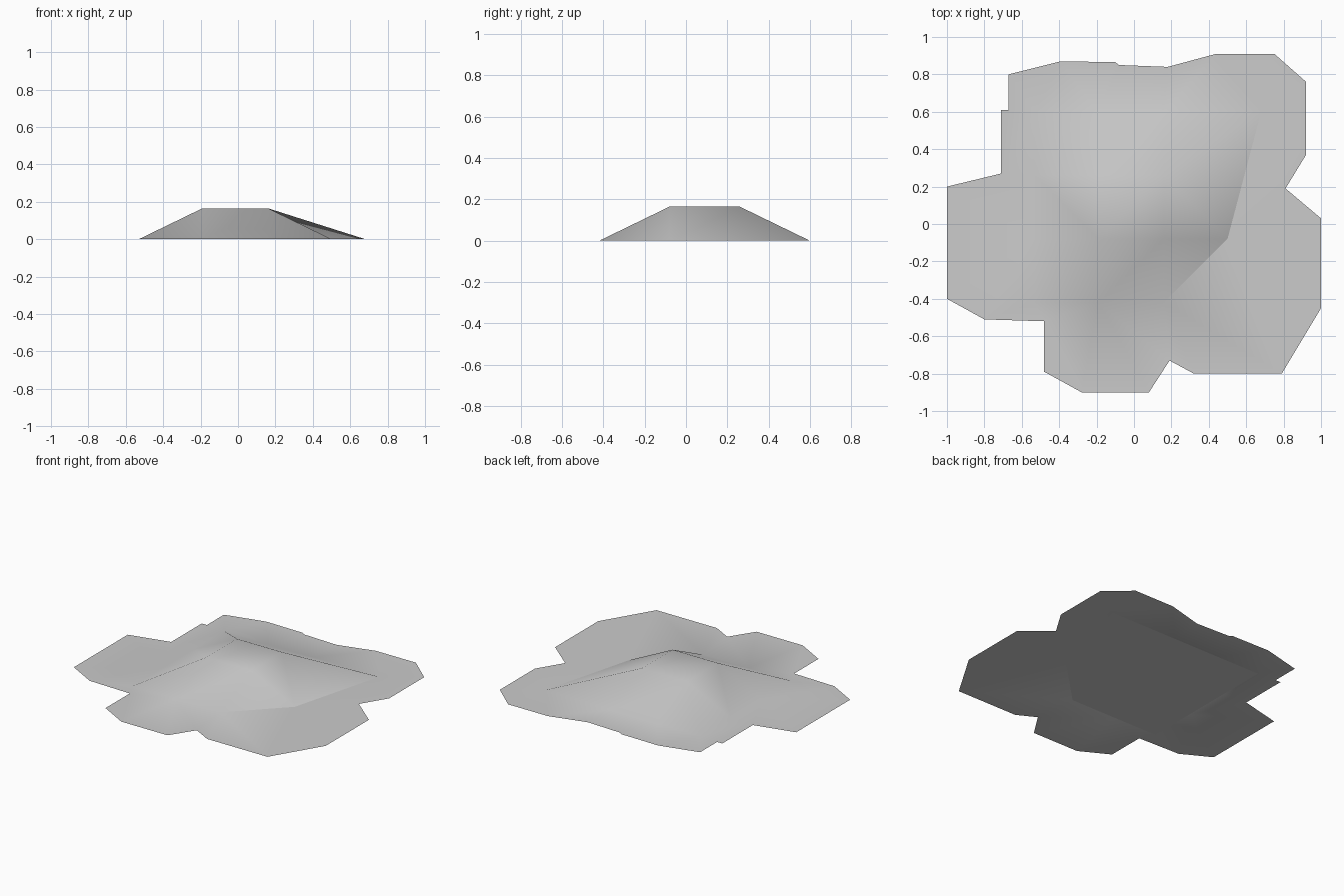
import bpy, bmesh

cube = bpy.data.objects.get("Cube")
if cube:
    bpy.data.objects.remove(cube, do_unlink=True)

GREY = (0.6, 0.6, 0.6, 1)
mat = bpy.data.materials.new("plain_grey")
mat.use_nodes = True
mat.diffuse_color = GREY
mat.node_tree.nodes["Principled BSDF"].inputs["Base Color"].default_value = GREY

# Ragged ground border, counter-clockwise
BORDER = [(-.67, .8), (-.67, .61), (-.71, .61), (-.71, .27), (-1, .2), (-1, -.4),
          (-.8, -.51), (-.48, -.52), (-.48, -.79), (-.28, -.9), (.08, -.9),
          (.19, -.73), (.32, -.8), (.79, -.8), (1, -.45), (1, .03), (.81, .19),
          (.92, .37), (.92, .76), (.75, .91), (.44, .91), (.18, .84), (-.08, .85),
          (-.1, .865), (-.39, .87)]
# Foot of the hill, from the south-west corner round to the west
FOOT = [(-.53, -.42), (-.19, -.42), (.16, -.42), (.5, -.08), (.68, .6),
        (.16, .6), (-.19, .6), (-.53, .6), (-.53, .26), (-.53, -.08)]
# Flat hilltop: south-west, south-east, north-east, north-west
TOP = [(-.19, -.08), (.16, -.08), (.16, .26), (-.19, .26)]
HEIGHT = .165
# Hilltop corner and foot points that make each slope
SLOPES = [((0,), (9, 0, 1)), ((1, 0), (1, 2)), ((1,), (2, 3)), ((2, 1), (3, 4)),
          ((2,), (4, 5)), ((3, 2), (5, 6)), ((3,), (6, 7, 8)), ((0, 3), (8, 9))]


def ring(bm, points, z):
    return [bm.verts.new((x, y, z)) for x, y in points]


def loop_edges(bm, verts):
    return [bm.edges.new((a, b)) for a, b in zip(verts, verts[1:] + verts[:1])]


def add_object(name, bm):
    mesh = bpy.data.meshes.new(name)
    bm.to_mesh(mesh)
    bm.free()
    mesh.materials.append(mat)
    obj = bpy.data.objects.new(name, mesh)
    bpy.context.collection.objects.link(obj)


# Ground sheet with a hill rising from it
bm = bmesh.new()
border, foot, top = ring(bm, BORDER, 0), ring(bm, FOOT, 0), ring(bm, TOP, HEIGHT)
foot_edges = loop_edges(bm, foot)
bmesh.ops.triangle_fill(bm, edges=loop_edges(bm, border) + foot_edges,
                        use_beauty=True, normal=(0, 0, 1))
bm.faces.new(top)
for tops, feet in SLOPES:
    for a, b in zip(feet, feet[1:]):
        bm.faces.new([top[i] for i in tops] + [foot[a], foot[b]])
for face in bm.faces:
    face.normal_update()
    if face.normal.z < 0:
        face.normal_flip()
    face.smooth = True
# Crisp crease along the south-east foot only
for edge in foot_edges[2:4]:
    edge.smooth = False
add_object("ground_with_hill", bm)

# Flat underside closing the hill
bm = bmesh.new()
bm.faces.new(list(reversed(ring(bm, FOOT, 0))))
add_object("hill_underside", bm)
